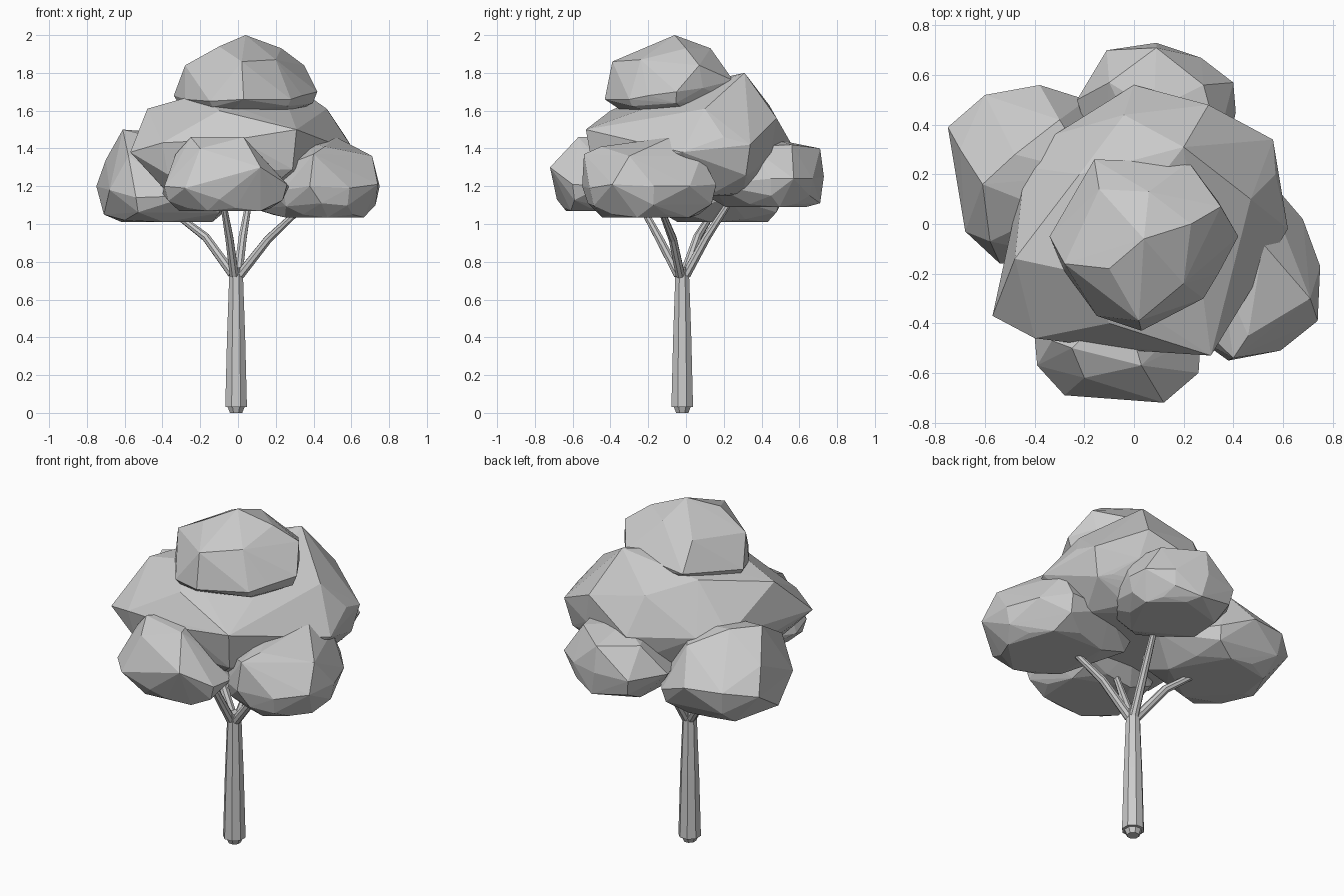
import bpy, bmesh, math
from mathutils import Vector

grey = bpy.data.materials.new("plain_grey")
grey.diffuse_color = (0.6, 0.6, 0.6, 1)


def finish(bm, name):
    bmesh.ops.recalc_face_normals(bm, faces=bm.faces)
    mesh = bpy.data.meshes.new(name)
    bm.to_mesh(mesh)
    bm.free()
    mesh.materials.append(grey)
    obj = bpy.data.objects.new(name, mesh)
    bpy.context.collection.objects.link(obj)


def foliage(name, rim, peaks, floor, inset=0.74):
    """Faceted clump: a widest rim, its upper peaks and a flattened underside."""
    rim = [Vector(p) for p in rim]
    mid = sum(rim, Vector()) / len(rim)
    points = rim + [Vector(p) for p in peaks]
    for i, a in enumerate(rim):
        b = rim[(i + 1) % len(rim)]
        low = mid.lerp((a + b) / 2, inset)
        low.z = floor + 0.015 * (i % 2)
        under = mid.lerp(a, 0.93)
        under.z = floor + 0.4 * (a.z - floor)
        points += [low, under] if i % 2 else [low]
    bm = bmesh.new()
    for p in points:
        bm.verts.new(p)
    bmesh.ops.convex_hull(bm, input=bm.verts[:])
    loose = [v for v in bm.verts if not v.link_faces]
    bmesh.ops.delete(bm, geom=loose, context='VERTS')
    finish(bm, name)


def limb(name, path, sides):
    """Tapered tube through (x, y, z, radius) stations, with flat sides."""
    bm = bmesh.new()
    pts = [Vector(p[:3]) for p in path]
    rings = []
    for i, p in enumerate(pts):
        d = pts[min(i + 1, len(pts) - 1)] - pts[max(i - 1, 0)]
        turn = Vector((0, 0, 1)).rotation_difference(d)
        ring = []
        for k in range(sides):
            a = math.tau * (k + 0.5) / sides
            ring.append(bm.verts.new(p + turn @ Vector((math.cos(a), math.sin(a), 0)) * path[i][3]))
        rings.append(ring)
    for lo, hi in zip(rings, rings[1:]):
        for k in range(sides):
            n = (k + 1) % sides
            bm.faces.new((lo[k], lo[n], hi[n], hi[k]))
    bm.faces.new(rings[0][::-1])
    bm.faces.new(rings[-1])
    finish(bm, name)


# Trunk with a narrow foot
limb("trunk", [(-0.01, -0.02, 0.0, 0.035), (-0.01, -0.02, 0.03, 0.048),
               (-0.01, -0.02, 0.032, 0.062), (-0.01, -0.02, 0.4, 0.052),
               (-0.01, -0.02, 0.77, 0.038)], 8)

# Four bent branches, each reaching into a lower clump
for side, start, bend, tip in (
        ("left", (-0.025, -0.01, 0.73), (-0.17, 0.06, 0.93), (-0.34, 0.14, 1.06)),
        ("right", (0.01, -0.03, 0.73), (0.16, -0.07, 0.92), (0.32, -0.13, 1.07)),
        ("front", (-0.02, -0.04, 0.73), (-0.045, -0.14, 0.92), (-0.08, -0.25, 1.12)),
        ("back", (0.0, 0.0, 0.73), (0.025, 0.11, 0.93), (0.06, 0.24, 1.13))):
    limb(side + "_branch", [(*start, 0.026), (*bend, 0.023), (*tip, 0.017)], 8)

# Broad middle clump
foliage("middle_foliage",
        [(-0.57, -0.37, 1.38), (-0.4, -0.46, 1.43), (0, -0.51, 1.45), (0.31, -0.53, 1.5),
         (0.62, -0.02, 1.38), (0.56, 0.34, 1.42), (0.3, 0.48, 1.56), (0, 0.56, 1.42),
         (-0.32, 0.36, 1.42), (-0.44, 0.23, 1.42)],
        [(-0.48, -0.14, 1.61), (-0.2, -0.2, 1.69), (0.47, 0.1, 1.61), (0.2, 0.31, 1.8),
         (-0.04, 0.44, 1.63), (-0.1, -0.4, 1.6), (-0.22, 0.2, 1.68), (0.57, 0.2, 1.46),
         (0.45, 0.36, 1.28), (0.34, 0.45, 1.38)], 1.15)

# Crown on top
foliage("top_foliage",
        [(-0.16, 0.26, 1.72), (0.22, 0.25, 1.76), (0.34, 0.09, 1.72), (0.42, -0.05, 1.7),
         (0.34, -0.2, 1.68), (0.28, -0.3, 1.66), (0.03, -0.43, 1.66), (-0.15, -0.37, 1.65),
         (-0.28, -0.19, 1.66), (-0.34, -0.05, 1.68)],
        [(0.04, -0.06, 2.0), (-0.1, -0.18, 1.94), (0.23, 0.0, 1.93), (0.35, 0.07, 1.84),
         (-0.28, -0.16, 1.84), (0.02, -0.39, 1.86), (0.06, 0.13, 1.93), (0.2, -0.24, 1.87),
         (-0.14, 0.14, 1.87)], 1.6, 0.8)

# Four lower clumps around the trunk
foliage("front_foliage",
        [(-0.4, -0.46, 1.16), (-0.39, -0.57, 1.2), (-0.28, -0.69, 1.19), (-0.1, -0.7, 1.22),
         (0.12, -0.72, 1.3), (0.26, -0.6, 1.21), (0.27, -0.45, 1.2), (0.14, -0.18, 1.2),
         (-0.08, -0.1, 1.22), (-0.32, -0.2, 1.2)],
        [(-0.25, -0.5, 1.46), (0.03, -0.57, 1.46), (0.12, -0.48, 1.36), (-0.33, -0.47, 1.37),
         (-0.05, -0.3, 1.46), (-0.2, -0.62, 1.4)], 1.07)

foliage("right_foliage",
        [(0.38, -0.55, 1.2), (0.59, -0.51, 1.19), (0.74, -0.39, 1.21), (0.75, -0.17, 1.2),
         (0.68, 0.02, 1.2), (0.56, 0.16, 1.21), (0.3, 0.16, 1.2), (0.06, 0.04, 1.15),
         (0.12, -0.27, 1.24), (0.24, -0.45, 1.18)],
        [(0.52, -0.08, 1.46), (0.71, -0.3, 1.36), (0.46, -0.45, 1.41), (0.35, -0.2, 1.43),
         (0.56, 0.08, 1.36), (0.4, -0.54, 1.37), (0.44, -0.52, 1.11), (0.17, -0.32, 1.28),
         (0.25, 0.05, 1.38)], 1.035)

foliage("left_foliage",
        [(-0.75, 0.39, 1.2), (-0.6, 0.52, 1.23), (-0.38, 0.56, 1.22), (-0.19, 0.5, 1.14),
         (0.02, 0.22, 1.14), (-0.08, -0.03, 1.13), (-0.25, -0.14, 1.15), (-0.54, -0.16, 1.14),
         (-0.68, -0.03, 1.18)],
        [(-0.61, 0.16, 1.5), (-0.48, 0.28, 1.49), (-0.7, 0.3, 1.34), (-0.3, 0.42, 1.4),
         (-0.33, 0.05, 1.43), (-0.58, -0.07, 1.36), (-0.6, 0.02, 1.02), (-0.71, 0.15, 1.05),
         (-0.16, 0.2, 1.42)], 1.01, 0.7)

foliage("back_foliage",
        [(-0.23, 0.5, 1.24), (-0.11, 0.7, 1.24), (0.09, 0.73, 1.25), (0.27, 0.67, 1.24),
         (0.4, 0.57, 1.24), (0.41, 0.45, 1.24), (0.34, 0.14, 1.21), (0.1, 0.11, 1.2),
         (-0.14, 0.22, 1.22)],
        [(0.08, 0.46, 1.45), (0.09, 0.71, 1.4), (0.28, 0.56, 1.42), (-0.1, 0.57, 1.4),
         (0.34, 0.34, 1.41), (0.12, 0.71, 1.11), (0.05, 0.25, 1.4)], 1.09)
